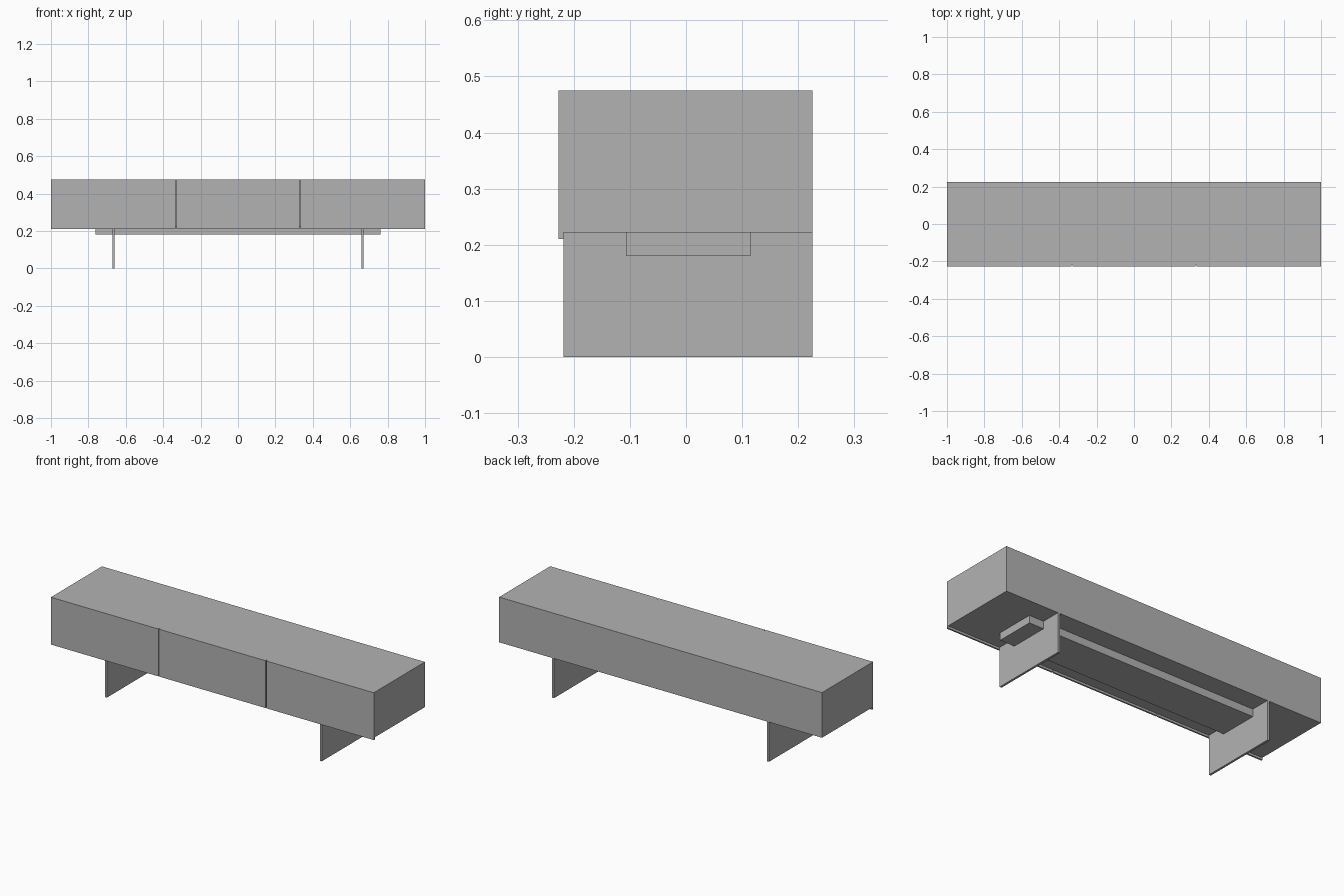
import bpy

# Remove the default cube
if "Cube" in bpy.data.objects:
    bpy.data.objects.remove(bpy.data.objects["Cube"], do_unlink=True)

# Single painted finish
grey = bpy.data.materials.new("plain_grey")
grey.use_nodes = True
colour = (0.45, 0.45, 0.45, 1)
grey.diffuse_color = colour
grey.node_tree.nodes["Principled BSDF"].inputs["Base Color"].default_value = colour


def box(name, x, y, z):
    """Add a box spanning the given (min, max) ranges."""
    spans = (x, y, z)
    bpy.ops.mesh.primitive_cube_add(size=1, location=[(a + b) / 2 for a, b in spans])
    part = bpy.context.object
    part.name = name
    part.scale = [b - a for a, b in spans]
    bpy.ops.object.transform_apply(location=False, rotation=False, scale=True)
    part.data.materials.append(grey)
    return part


DEPTH = (-0.218, 0.225)
BASE, TOP = 0.222, 0.475

# Cabinet body
box("cabinet_body", (-1, 1), DEPTH, (BASE, TOP))

# Three front panels with narrow gaps, hanging slightly below the body
GAP = 0.003
edges = (-1, -0.332, 0.332, 1)
for i, side in enumerate(("right", "middle", "left")):
    start = edges[i] + (GAP if i > 0 else 0)
    end = edges[i + 1] - (GAP if i < 2 else 0)
    box(side + "_front_panel", (start, end), (-0.227, DEPTH[0]), (0.21, TOP))

# Slab legs
for side, x in (("left", 0.666), ("right", -0.666)):
    box(side + "_leg", (x - 0.006, x + 0.006), DEPTH, (0, BASE))

# Beam under the body, passing through both legs
box("support_beam", (-0.762, 0.762), (-0.107, 0.115), (0.18, BASE))
